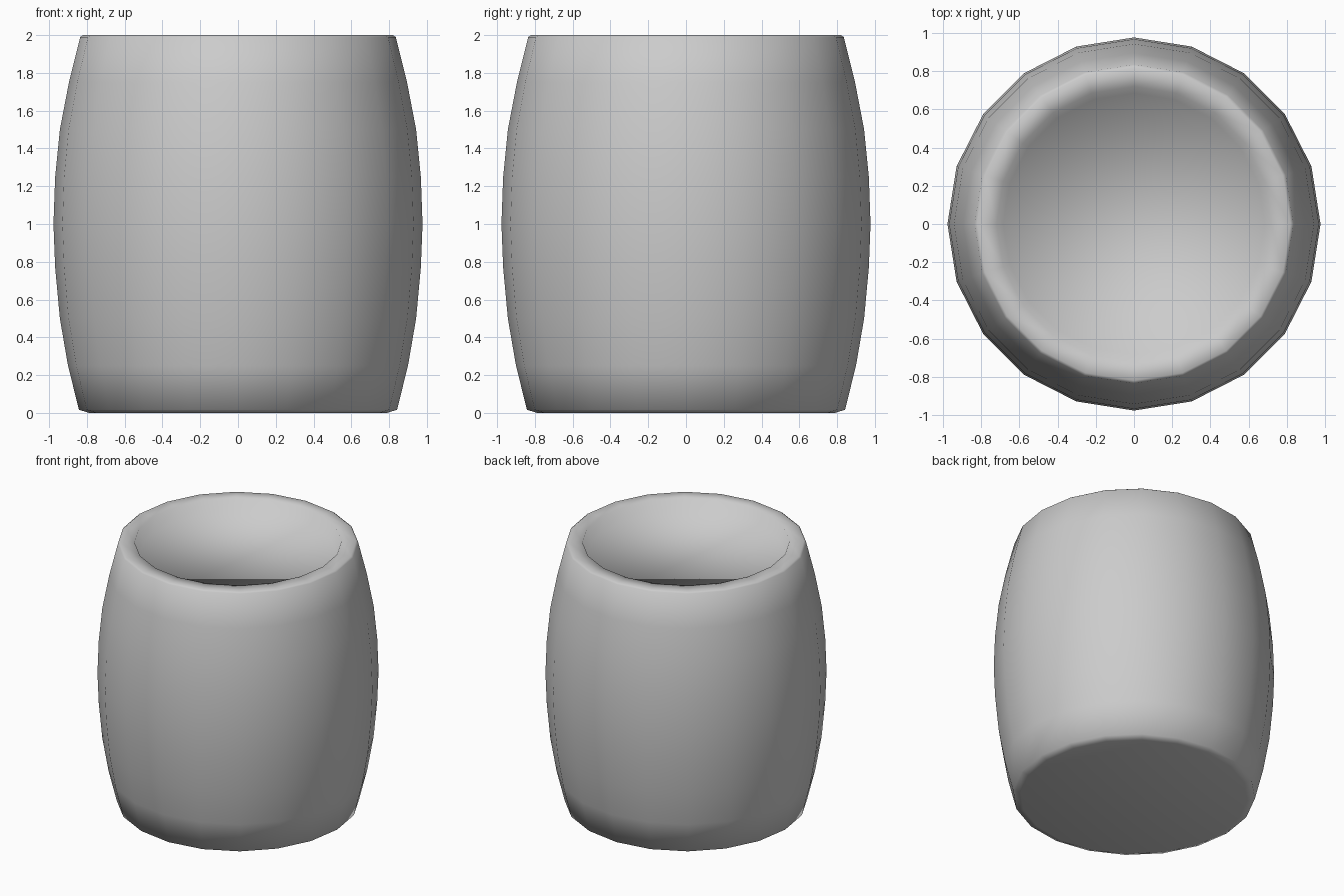
import bpy, bmesh
from math import sin, cos, tau

if "Cube" in bpy.data.objects:
    bpy.data.objects.remove(bpy.data.objects["Cube"])

SIDES = 20

# Barrel profile (radius, height) from the underside up and over into the recessed lid
PROFILE = [
    (0.79, 0.0), (0.842, 0.017), (0.9, 0.25), (0.943, 0.5), (0.968, 0.77),
    (0.977, 1.0), (0.968, 1.25), (0.943, 1.5), (0.895, 1.75), (0.835, 1.99),
    (0.82, 2.0), (0.72, 2.0), (0.685, 1.91),
]


def lathe(name, profile, sides):
    bm = bmesh.new()
    rings = [[bm.verts.new((r * cos(tau * i / sides), r * sin(tau * i / sides), z))
              for i in range(sides)] for r, z in profile]
    for a, b in zip(rings, rings[1:]):
        for i in range(sides):
            j = (i + 1) % sides
            bm.faces.new((a[i], a[j], b[j], b[i]))
    # Flat underside and lid
    bm.faces.new(rings[0][::-1])
    bm.faces.new(rings[-1])
    for f in bm.faces:
        f.smooth = True
    mesh = bpy.data.meshes.new(name)
    bm.to_mesh(mesh)
    bm.free()
    obj = bpy.data.objects.new(name, mesh)
    bpy.context.collection.objects.link(obj)
    return obj


lathe("barrel", PROFILE, SIDES)
